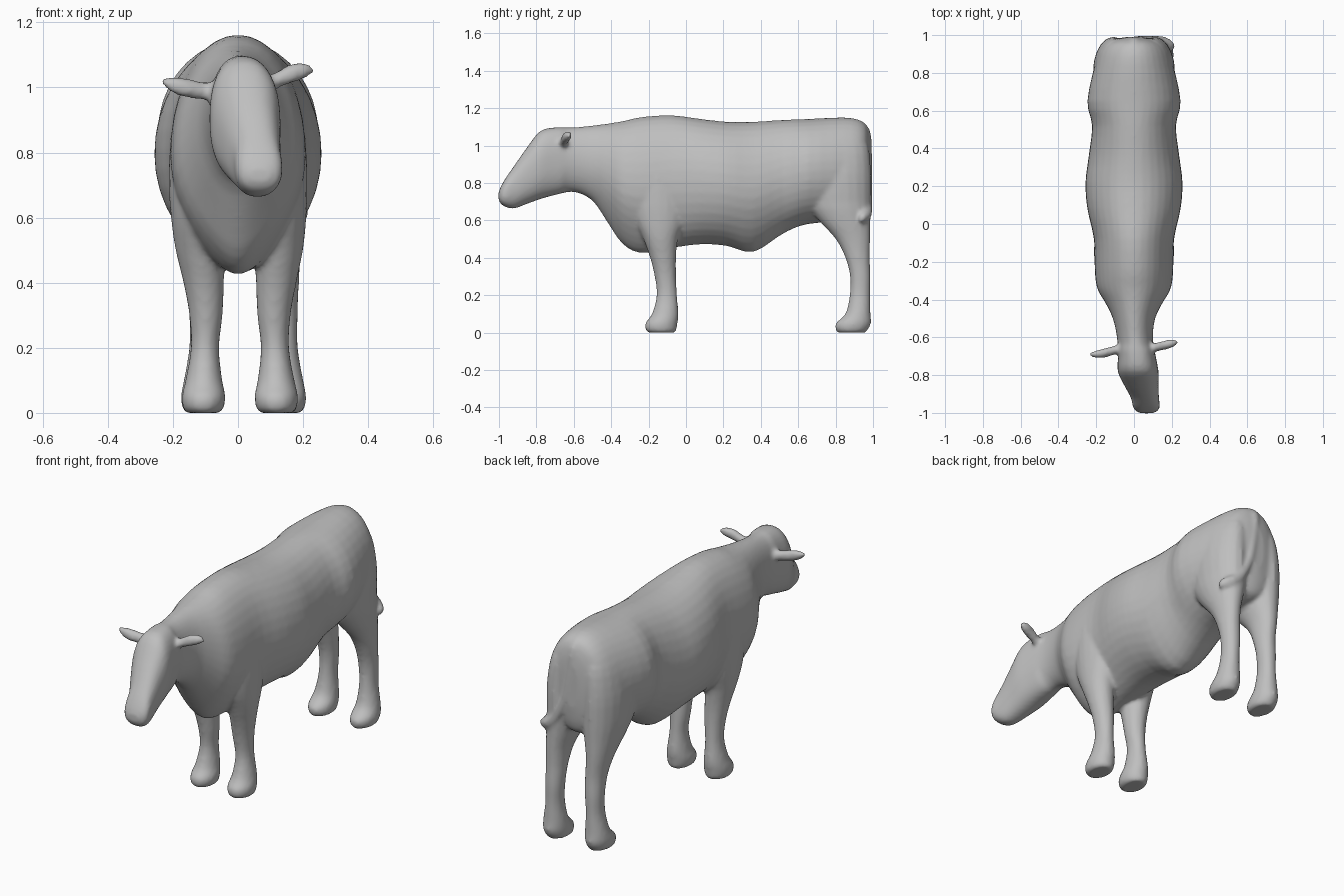
import bpy, bmesh, math
from mathutils import Vector

hide = bpy.data.materials.new("grey_hide")
hide.diffuse_color = (0.52, 0.52, 0.52, 1)
parts = []


def smooth_rows(rows, steps):
    """Catmull-Rom interpolation through rows of numbers."""
    out = []
    for i in range(len(rows) - 1):
        a, b, c, d = (rows[max(0, min(len(rows) - 1, i + k))] for k in (-1, 0, 1, 2))
        for s in range(steps):
            t = s / steps
            out.append([0.5 * (2 * q + (r - p) * t + (2 * p - 5 * q + 4 * r - w) * t * t
                               + (3 * q - p - 3 * r + w) * t ** 3)
                        for p, q, r, w in zip(a, b, c, d)])
    return out + [list(rows[-1])]


def loft(name, rings):
    """Skin a list of equal-length point rings and close both ends."""
    bm = bmesh.new()
    rows = [[bm.verts.new(p) for p in ring] for ring in rings]
    n = len(rows[0])
    for a, b in zip(rows, rows[1:]):
        for i in range(n):
            j = (i + 1) % n
            bm.faces.new((a[i], a[j], b[j], b[i]))
    bm.faces.new(rows[0])
    bm.faces.new(rows[-1])
    bmesh.ops.recalc_face_normals(bm, faces=bm.faces[:])
    mesh = bpy.data.meshes.new(name)
    bm.to_mesh(mesh)
    bm.free()
    mesh.materials.append(hide)
    ob = bpy.data.objects.new(name, mesh)
    bpy.context.collection.objects.link(ob)
    parts.append(ob)
    return ob


def circle(n, power=1.0):
    pts = [(math.cos(2 * math.pi * i / n), math.sin(2 * math.pi * i / n)) for i in range(n)]
    return [(math.copysign(abs(c) ** power, c), math.copysign(abs(s) ** power, s)) for c, s in pts]


def bump(v, centre, width):
    return math.exp(-((v - centre) / width) ** 2)


# Trunk, neck and head: y, bottom, top, half width, x centre
body = [(0.99, 0.76, 1.00, 0.04, 0), (0.975, 0.66, 1.08, 0.11, 0), (0.94, 0.61, 1.13, 0.17, 0),
        (0.85, 0.595, 1.15, 0.205, 0), (0.65, 0.58, 1.142, 0.247, 0), (0.52, 0.53, 1.137, 0.222, 0),
        (0.36, 0.43, 1.127, 0.24, 0), (0.22, 0.463, 1.127, 0.257, 0), (0.08, 0.472, 1.142, 0.247, 0),
        (-0.08, 0.452, 1.162, 0.212, 0), (-0.24, 0.425, 1.152, 0.208, 0), (-0.34, 0.475, 1.13, 0.195, 0),
        (-0.42, 0.59, 1.117, 0.15, 0), (-0.50, 0.705, 1.107, 0.112, 0), (-0.60, 0.752, 1.097, 0.095, 0.005),
        (-0.70, 0.735, 1.097, 0.10, 0.015), (-0.78, 0.713, 1.077, 0.108, 0.022),
        (-0.85, 0.688, 0.99, 0.092, 0.038), (-0.92, 0.663, 0.89, 0.074, 0.058),
        (-0.965, 0.672, 0.825, 0.072, 0.065), (-0.99, 0.688, 0.78, 0.058, 0.067),
        (-1.002, 0.71, 0.75, 0.03, 0.067)]
rings = []
for y, lo, hi, w, cx in smooth_rows(body, 3):
    mid, half = (lo + hi) / 2, (hi - lo) / 2
    pinch = 0.4 * bump(y, -0.3, 0.16) + 0.25 * bump(y, 0.36, 0.12)   # keel of brisket and belly
    power = 0.85 if y < -0.66 else 1.0                               # squarer head
    rings.append([(cx + w * c * (1 - pinch * min(0, s) ** 2), y, mid + half * s)
                  for c, s in circle(36, power)])
body_ob = loft("body", rings)

# Legs: height, front y, back y, inner x, outer x; the top rings sink into the trunk
front_leg = [(0.0, -0.20, -0.06, 0.055, 0.158), (0.012, -0.215, -0.052, 0.045, 0.168),
             (0.05, -0.218, -0.045, 0.038, 0.173), (0.10, -0.182, -0.04, 0.048, 0.162),
             (0.20, -0.157, -0.048, 0.058, 0.145), (0.30, -0.168, -0.053, 0.047, 0.15),
             (0.40, -0.192, -0.053, 0.043, 0.168), (0.50, -0.228, -0.043, 0.043, 0.192),
             (0.60, -0.27, -0.01, 0.04, 0.206), (0.72, -0.29, 0.0, 0.03, 0.213),
             (0.88, -0.28, -0.03, 0.02, 0.202), (1.0, -0.23, -0.08, 0.02, 0.15)]
hind_leg = [(0.0, 0.81, 0.96, 0.065, 0.165), (0.012, 0.802, 0.97, 0.055, 0.178),
            (0.05, 0.80, 0.99, 0.052, 0.184), (0.10, 0.852, 0.987, 0.058, 0.175),
            (0.20, 0.875, 0.985, 0.068, 0.158), (0.30, 0.877, 0.987, 0.063, 0.158),
            (0.40, 0.852, 0.983, 0.058, 0.162), (0.50, 0.80, 0.985, 0.053, 0.177),
            (0.60, 0.71, 0.987, 0.025, 0.198), (0.70, 0.64, 0.99, 0.005, 0.213),
            (0.85, 0.62, 0.99, 0.0, 0.215), (1.0, 0.64, 0.975, 0.0, 0.185),
            (1.08, 0.70, 0.93, 0.0, 0.12)]
for kind, table, shifts in (("front_leg", front_leg, (0.012, 0.0)), ("hind_leg", hind_leg, (0.026, -0.008))):
    for side, label, shift in ((1, "left", shifts[0]), (-1, "right", shifts[1])):
        rings = []
        for z, y0, y1, x0, x1 in smooth_rows(table, 3):
            move = shift * max(0, min(1, (0.7 - z) / 0.3))
            cx = side * ((x0 + x1) / 2 + move)
            rings.append([(cx + (x1 - x0) / 2 * c, (y0 + y1) / 2 + (y1 - y0) / 2 * s, z)
                          for c, s in circle(20)])
        loft(f"{kind}_{label}", rings)


def tube(name, path, sides=12):
    """Tube along x, y, z points with two radii: sideways and upward."""
    rows = smooth_rows(path, 3)
    pts = [Vector(r[:3]) for r in rows]
    rings = []
    for i, (p, r) in enumerate(zip(pts, rows)):
        along = (pts[min(i + 1, len(pts) - 1)] - pts[max(i - 1, 0)]).normalized()
        u = along.cross(Vector((0.1, 0.3, 1)).normalized()).normalized()
        v = u.cross(along)
        rings.append([p + u * r[3] * c + v * r[4] * s for c, s in circle(sides)])
    return loft(name, rings)


# Ears
tube("ear_right", [(-0.05, -0.655, 0.985, 0.026, 0.026), (-0.11, -0.67, 0.99, 0.023, 0.028),
                   (-0.165, -0.685, 1.0, 0.024, 0.03), (-0.205, -0.69, 1.012, 0.018, 0.024),
                   (-0.236, -0.69, 1.022, 0.007, 0.008)])
tube("ear_left", [(0.07, -0.66, 1.0, 0.026, 0.026), (0.125, -0.65, 1.025, 0.023, 0.025),
                  (0.17, -0.64, 1.045, 0.024, 0.029), (0.205, -0.63, 1.053, 0.02, 0.025),
                  (0.232, -0.625, 1.052, 0.008, 0.01)])

# Tail lying along the rump, swung to one side with a tuft
tube("tail", [(0.0, 0.93, 1.11, 0.025, 0.025), (0.005, 0.965, 1.07, 0.025, 0.022),
              (0.02, 0.975, 0.95, 0.022, 0.02), (0.05, 0.977, 0.80, 0.022, 0.02),
              (0.10, 0.972, 0.69, 0.026, 0.024), (0.15, 0.96, 0.635, 0.034, 0.034),
              (0.19, 0.945, 0.615, 0.026, 0.03), (0.215, 0.935, 0.605, 0.01, 0.012)])

# Merge the parts into one continuous skin
bpy.ops.object.select_all(action='DESELECT')
for ob in parts:
    ob.select_set(True)
bpy.context.view_layer.objects.active = body_ob
bpy.ops.object.join()
remesh = body_ob.modifiers.new("skin", 'REMESH')
remesh.mode = 'VOXEL'
remesh.voxel_size = 0.011
remesh.use_smooth_shade = True
soften = body_ob.modifiers.new("soften", 'SMOOTH')
soften.factor = 0.5
soften.iterations = 5
